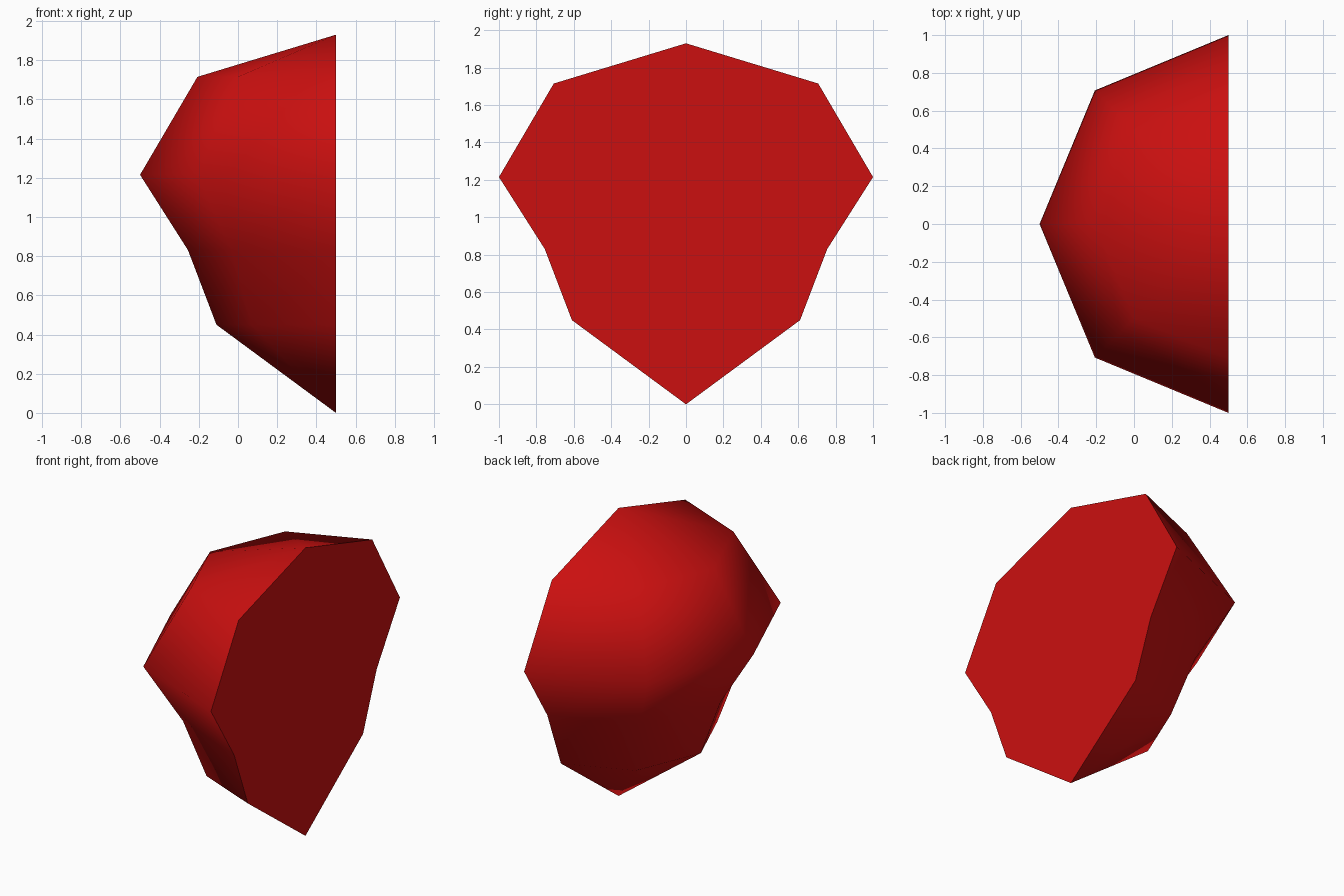
import bpy
import bmesh
from math import pi
from mathutils import Matrix

cube = bpy.data.objects.get("Cube")
if cube:
    bpy.data.objects.remove(cube, do_unlink=True)

# Red paint
red = bpy.data.materials.new("red")
red.use_nodes = True
color = (0.6, 0.005, 0.005, 1)
red.diffuse_color = color
red.node_tree.nodes["Principled BSDF"].inputs["Base Color"].default_value = color

# Balloon outline as (radius, height), from the lower tip to the crown
PROFILE = [(0, 0), (0.61, 0.45), (0.755, 0.83), (1, 1.215), (0.707, 1.715), (0, 1.93)]
STEPS = 4
CUT_X = 0.5

# Half-turn of the outline, on the -x side of the flat cut
bm = bmesh.new()
rings = []
for step in range(STEPS + 1):
    turn = Matrix.Rotation(pi * step / STEPS, 3, 'Z')
    verts = [bm.verts.new(turn @ bm.verts.new((0, r, z)).co) for r, z in PROFILE]
    rings.append(verts)
kept = {v for ring in rings for v in ring}
bmesh.ops.delete(bm, geom=[v for v in bm.verts if v not in kept], context='VERTS')

for a, b in zip(rings, rings[1:]):
    for i in range(len(PROFILE) - 1):
        bm.faces.new((a[i], b[i], b[i + 1], a[i + 1])).smooth = True
bmesh.ops.remove_doubles(bm, verts=bm.verts, dist=0.001)

# Flat cap with a crisp rim
rim = [e for e in bm.edges if e.is_boundary]
cap = bmesh.ops.contextual_create(bm, geom=rim)["faces"]
for face in cap:
    face.smooth = False
for edge in rim:
    edge.smooth = False
bmesh.ops.recalc_face_normals(bm, faces=bm.faces)
bmesh.ops.translate(bm, verts=bm.verts, vec=(CUT_X, 0, 0))

mesh = bpy.data.meshes.new("half_balloon")
bm.to_mesh(mesh)
bm.free()
mesh.materials.append(red)
half_balloon = bpy.data.objects.new("half_balloon", mesh)
bpy.context.scene.collection.objects.link(half_balloon)
